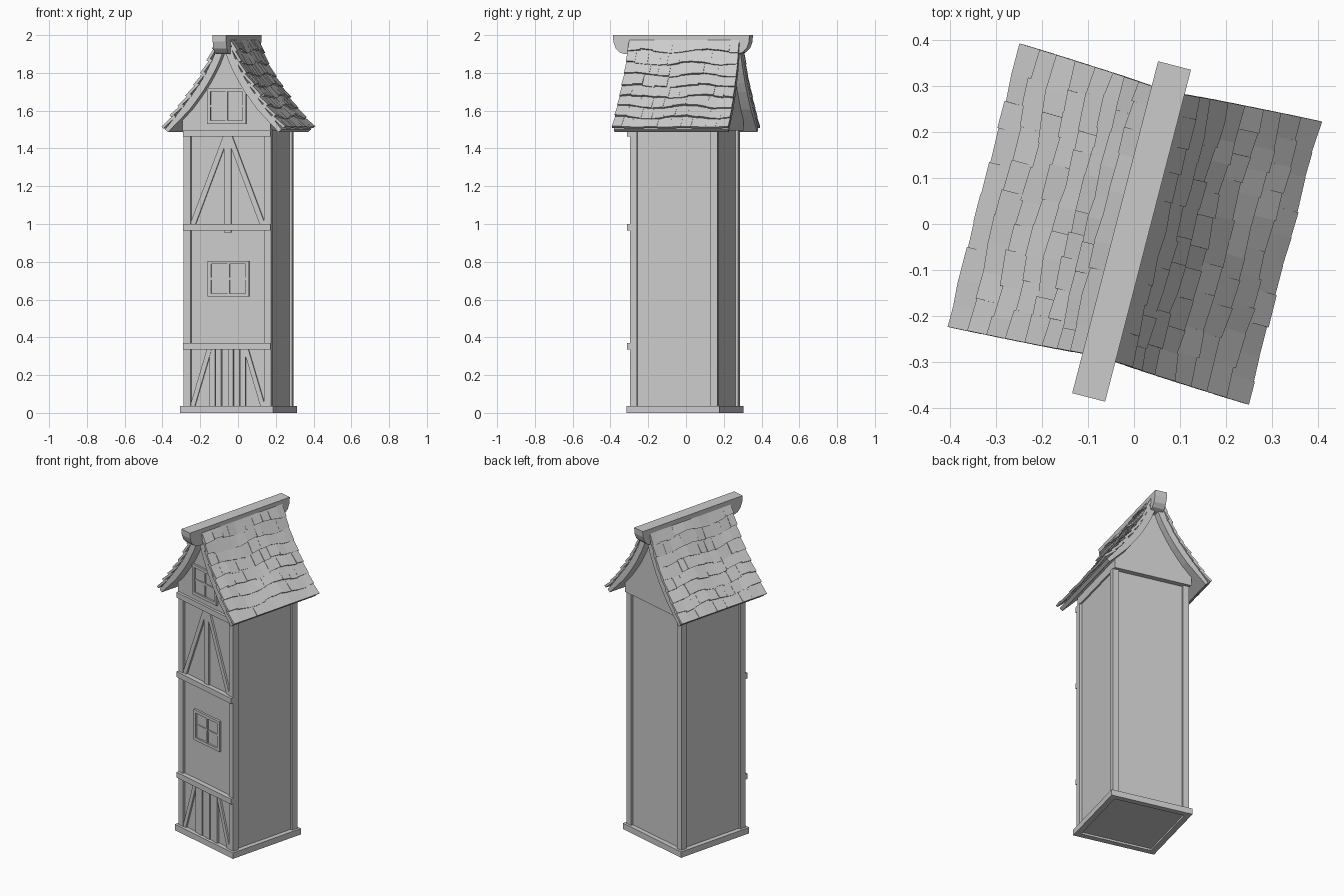
import bpy, bmesh, math, random
from mathutils import Matrix, Vector

if "Cube" in bpy.data.objects:
    bpy.data.objects.remove(bpy.data.objects["Cube"])

random.seed(4)
TURN = Matrix.Rotation(math.radians(-14.5), 4, 'Z')   # whole house is turned


def finish(name, bm):
    bmesh.ops.recalc_face_normals(bm, faces=bm.faces)
    me = bpy.data.meshes.new(name)
    bm.to_mesh(me)
    bm.free()
    ob = bpy.data.objects.new(name, me)
    bpy.context.collection.objects.link(ob)
    ob.matrix_world = TURN
    return ob


def hexa(bm, pts):
    """Closed six-sided block from 4 lower + 4 upper corners."""
    v = [bm.verts.new(p) for p in pts]
    for f in ((0, 1, 2, 3), (4, 5, 6, 7), (0, 1, 5, 4), (1, 2, 6, 5), (2, 3, 7, 6), (3, 0, 4, 7)):
        bm.faces.new([v[i] for i in f])


def box(bm, x0, x1, y0, y1, z0, z1):
    hexa(bm, [(x, y, z) for z in (z0, z1) for x, y in ((x0, y0), (x1, y0), (x1, y1), (x0, y1))])


def boxes(name, items):
    bm = bmesh.new()
    for it in items:
        box(bm, *it)
    return finish(name, bm)


def prism(name, pts, axis, lo, hi):
    """Extrude a 2D outline along x or y."""
    bm = bmesh.new()
    mk = (lambda a, b, t: (t, a, b)) if axis == 'x' else (lambda a, b, t: (a, t, b))
    f = bm.faces.new([bm.verts.new(mk(a, b, lo)) for a, b in pts])
    r = bmesh.ops.extrude_face_region(bm, geom=[f])
    d = Vector(mk(0, 0, hi - lo))
    bmesh.ops.translate(bm, vec=d, verts=[g for g in r['geom'] if isinstance(g, bmesh.types.BMVert)])
    return finish(name, bm)


CX, CY = 0.005, -0.005      # body centre
W = 0.239                   # half width over the corner posts
F = CY - W                  # front plane

# Walls, base trim and corner posts
wi = W - 0.014
boxes("walls", [(CX - wi, CX + wi, CY - wi, CY + wi, 0.012, 1.5)])
B = 0.254
boxes("base_trim", [(CX - B, CX + B, CY - B, CY - W + .02, 0, .037),
                    (CX - B, CX + B, CY + W - .02, CY + B, 0, .037),
                    (CX - B, CX - W + .02, CY - W + .02, CY + W - .02, 0, .037),
                    (CX + W - .02, CX + B, CY - W + .02, CY + W - .02, 0, .037)])
posts = []
for sx in (-1, 1):
    for sy in (-1, 1):
        xs = sorted((CX + sx * W, CX + sx * (W - .038)))
        ys = sorted((CY + sy * W, CY + sy * (W - .038)))
        posts.append((*xs, *ys, .037, 1.5))
boxes("corner_posts", posts)

# Front cross beams
boxes("front_beams", [(CX - W, CX + W, F - .016, F + .02, z, z + .034) for z in (.335, .965, 1.462)])

# Front studs and slanted braces
bm = bmesh.new()
box(bm, CX - .02, CX + .02, F + .002, F + .03, .955, 1.465)


def brace(x0, z0, x1, z1, w):
    ys = (F + .003, F + .03)
    hexa(bm, [(CX + x, y, z) for y in ys for x, z in ((x0, z0), (x0 + w, z0), (x1 + w, z1), (x1, z1))])


for s in (-1, 1):
    brace(s * .205, 1.0, s * .026, 1.462, -s * .03)
    brace(s * .205, .037, s * .114, .335, -s * .026)
finish("front_braces", bm)

# Plank door
step = .2 / 6
boxes("door_planks", [(CX - .1 + i * step + .002, CX - .1 + (i + 1) * step - .002,
                       F + (.001 if i % 2 else .006), F + .03, .037, .337) for i in range(6)])


# Windows: frame, cross bars and pane
def window(name, x0, x1, z0, z1, yb):
    t, xm, zm = .018, (x0 + x1) / 2, (z0 + z1) / 2
    yf = yb - .012
    boxes(name + "_frame", [(x0, x1, yf, yb + .01, z0, z0 + t), (x0, x1, yf, yb + .01, z1 - t, z1),
                            (x0, x0 + t, yf, yb + .01, z0 + t, z1 - t),
                            (x1 - t, x1, yf, yb + .01, z0 + t, z1 - t),
                            (xm - .006, xm + .006, yf + .004, yb + .01, z0 + t, z1 - t),
                            (x0 + t, x1 - t, yf + .005, yb + .01, zm - .006, zm + .006)])
    boxes(name + "_pane", [(x0 + t, x1 - t, yb - .002, yb + .01, z0 + t, z1 - t)])


window("middle_window", CX - .108, CX + .117, .615, .805, F + .012)
window("gable_window", CX - .108, CX + .104, 1.53, 1.72, F)

# Gable block filling the roof, slightly overhanging the back wall
half = [(.24, 1.495), (.24, 1.55), (.145, 1.68), (.07, 1.81), (.02, 1.94)]
prism("gable", half + [(-x, z) for x, z in reversed(half)], 'y', F, CY + W + .018)

# Roof slope: flared profile of the tile tops, eave to ridge
PROF = [Vector(p) for p in ((.336, 1.514), (.28, 1.583), (.225, 1.652), (.172, 1.722),
                            (.122, 1.80), (.08, 1.885), (.045, 1.98))]
SEG = [(b - a).length for a, b in zip(PROF, PROF[1:])]
LEN = sum(SEG)


def at(s):
    """Point and outward normal at distance s from the eave."""
    i = 0
    while i < len(SEG) - 1 and s > SEG[i]:
        s -= SEG[i]
        i += 1
    d = (PROF[i + 1] - PROF[i]).normalized()
    return PROF[i] + d * s, Vector((d.y, -d.x))


def reach(s):
    return .318 - .018 * s / LEN


def slope_pt(side, s, off, y):
    p, n = at(s)
    q = p + n * off
    return (side * q.x, y, q.y)


for side, label in ((-1, "left"), (1, "right")):
    # thick roof board, thinner at the eave
    bm = bmesh.new()
    N = 10
    rings = []
    for k in range(N + 1):
        s = LEN * k / N
        h = reach(s) - .006
        under = -.044 - .016 * min(1, k / 3)
        rings.append([bm.verts.new(slope_pt(side, s, o, y)) for o, y in
                      ((-.022, -h), (-.022, h), (under, h), (under, -h))])
    for a, b in zip(rings, rings[1:]):
        for j in range(4):
            bm.faces.new((a[j], a[(j + 1) % 4], b[(j + 1) % 4], b[j]))
    bm.faces.new(rings[0])
    bm.faces.new(rings[-1])
    finish(label + "_roof_board", bm)

    # overlapping uneven tiles in wavy courses
    bm = bmesh.new()
    ROWS, COLS = 8, 10
    dl = LEN / ROWS
    for r in range(ROWS):
        cuts = [-1] + [-1 + 2 * (c + random.uniform(-.2, .2) + (r % 2) * .3 - .15) / COLS
                       for c in range(1, COLS)] + [1]
        amp = 0 if r == 0 else .009
        ph = random.uniform(-.8, .8)

        def low(t):
            return max(0, r * dl + amp * math.sin(5.5 * t + ph))

        def bump(t):
            return .004 * math.sin(4.3 * t + 1.7 * ph) * (r > 0)

        for a, b in zip(cuts, cuts[1:]):
            j = random.uniform(-.005, .005) * (r > 0)
            sa, sb = max(0, low(a) + j), max(0, low(b) + j)
            s1 = min(LEN, (sa + sb) / 2 + dl * 1.3)
            la, lb = (-.012 + bump(t) + random.uniform(-.003, .004) for t in (a, b))
            ys = (a * reach(sa), b * reach(sb), b * reach(s1), a * reach(s1))
            ss, lo = (sa, sb, s1, s1), (la, lb, -.025, -.025)
            hexa(bm, [slope_pt(side, s, o, y) for s, o, y in zip(ss, lo, ys)] +
                 [slope_pt(side, s, o + .014, y) for s, o, y in zip(ss, lo, ys)])
    finish(label + "_roof_tiles", bm)

# Ridge beam with rounded-off lower ends
end = [(.373, 2.0), (.371, 1.965), (.358, 1.93), (.335, 1.908), (.31, 1.9)]
yc = -.017
prism("ridge_beam", [(yc + y, z) for y, z in end] + [(yc - y, z) for y, z in reversed(end)],
      'x', -.038, .036)
